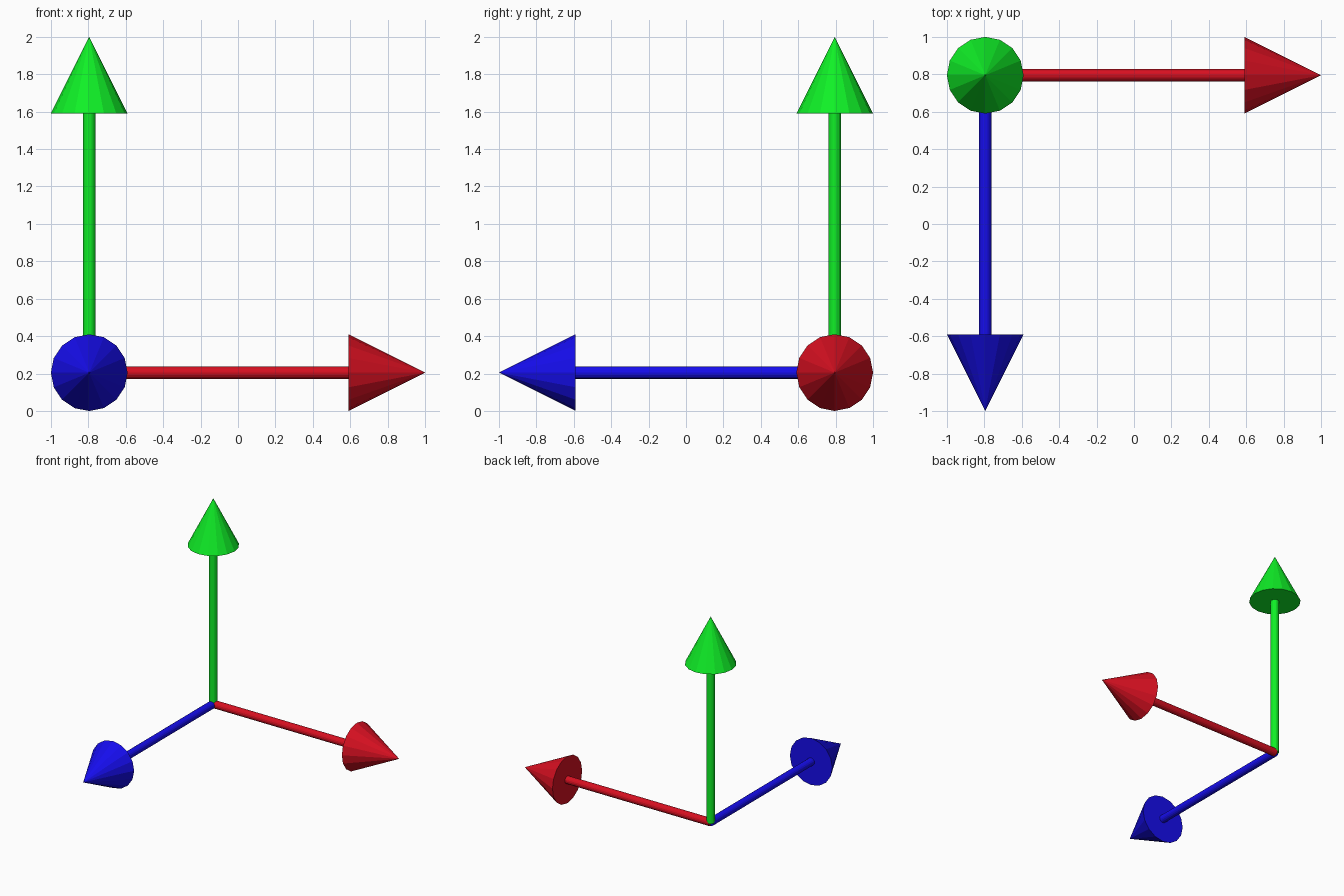
import bpy
from mathutils import Vector

if "Cube" in bpy.data.objects:
    bpy.data.objects.remove(bpy.data.objects["Cube"])

SIDES = 16
HEAD_R, HEAD_L = 0.205, 0.41
SHAFT_R = 0.033
LENGTH = 2 - HEAD_R
ORIGIN = Vector((-1 + HEAD_R, 1 - HEAD_R, HEAD_R))


def place(name, obj, mat):
    obj.name = name
    obj.data.name = name
    obj.data.materials.append(mat)


def arrow(name, direction, color):
    d = Vector(direction)
    rot = Vector((0, 0, 1)).rotation_difference(d).to_euler()
    mat = bpy.data.materials.new(name + "_paint")
    mat.diffuse_color = (*color, 1)
    mat.use_nodes = True
    mat.node_tree.nodes["Principled BSDF"].inputs["Base Color"].default_value = mat.diffuse_color

    # shaft, running from the shared corner to the head
    shaft_len = LENGTH - HEAD_L
    bpy.ops.mesh.primitive_cylinder_add(
        vertices=SIDES, radius=SHAFT_R, depth=shaft_len,
        location=ORIGIN + d * shaft_len / 2, rotation=rot)
    place(name + "_shaft", bpy.context.object, mat)

    # faceted cone head
    bpy.ops.mesh.primitive_cone_add(
        vertices=SIDES, radius1=HEAD_R, radius2=0, depth=HEAD_L,
        location=ORIGIN + d * (LENGTH - HEAD_L / 2), rotation=rot)
    place(name + "_head", bpy.context.object, mat)


# three arrows at right angles
arrow("right_arrow", (1, 0, 0), (0.68, 0.005, 0.015))
arrow("up_arrow", (0, 0, 1), (0.005, 0.87, 0.02))
arrow("front_arrow", (0, -1, 0), (0.008, 0.004, 0.85))
